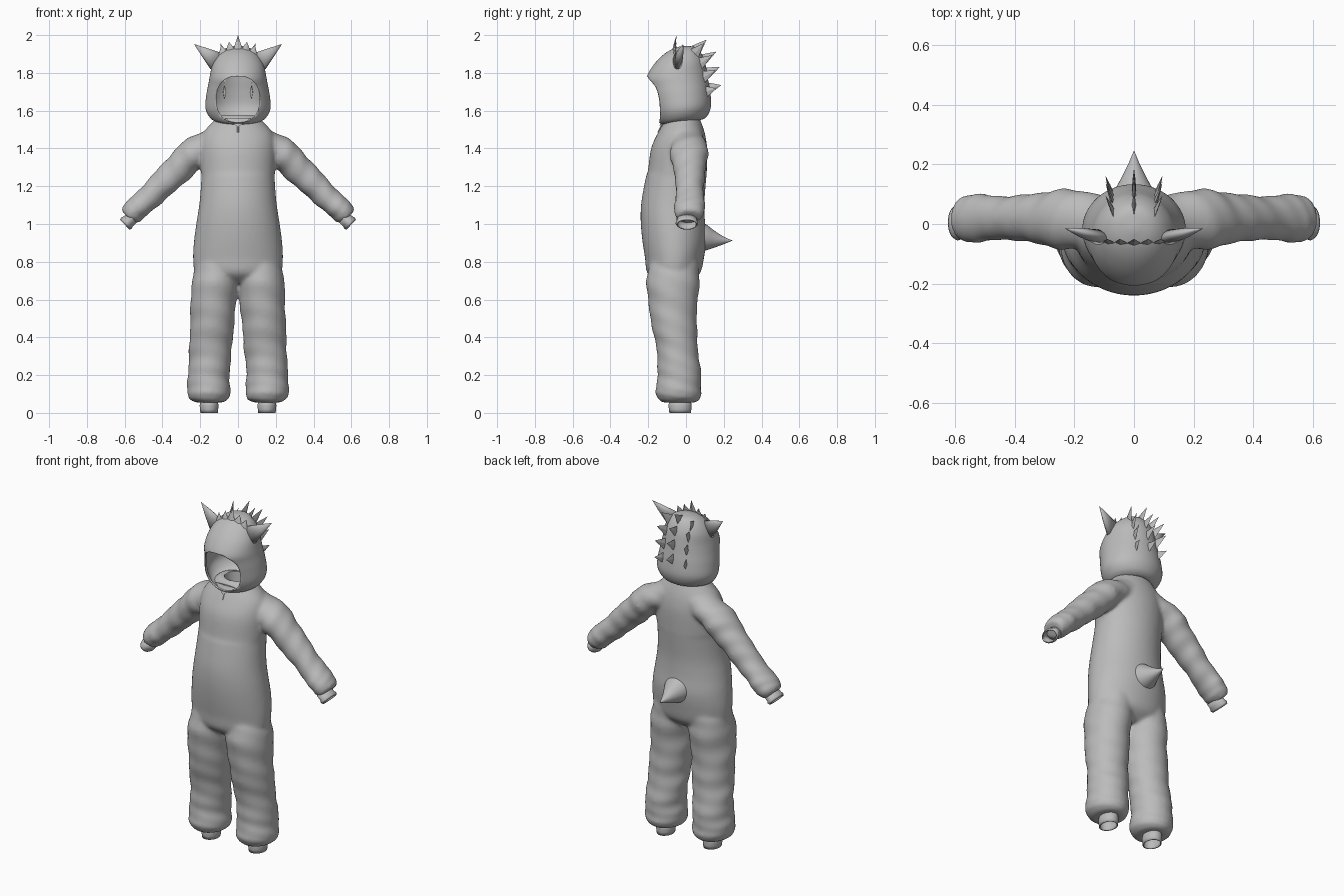
import bpy, bmesh, math
from mathutils import Vector

if "Cube" in bpy.data.objects:
    bpy.data.objects.remove(bpy.data.objects["Cube"], do_unlink=True)

grey = bpy.data.materials.new("plush grey")
grey.use_nodes = True
GREY = (0.5, 0.5, 0.5, 1)
grey.diffuse_color = GREY
grey.node_tree.nodes["Principled BSDF"].inputs["Base Color"].default_value = GREY


def spline(rows, steps):
    """Smooth Catmull-Rom resampling of rows of numbers."""
    out = []
    last = len(rows) - 1
    for i in range(last):
        a, b, c, d = (rows[max(0, min(last, i + k))] for k in (-1, 0, 1, 2))
        for s in range(steps):
            t = s / steps
            out.append([0.5 * (2 * q + (r - p) * t + (2 * p - 5 * q + 4 * r - u) * t * t
                               + (3 * q - p - 3 * r + u) * t ** 3)
                        for p, q, r, u in zip(a, b, c, d)])
    return out + [list(rows[-1])]


def loft(bm, rings, sides=40, fold=0.0, caps=True, power=1.0):
    """Skin rings of (centre, axis u, axis v); fold adds slanted cloth wrinkles."""
    loops = []
    for i, (c, u, v) in enumerate(rings):
        loop = []
        for k in range(sides):
            a = 2 * math.pi * k / sides
            w = 1 + fold * math.sin(i * 1.1 + 2 * math.sin(a)) * math.sin(0.37 * i + a)
            cu, sv = (math.copysign(abs(f) ** power, f) for f in (math.cos(a), math.sin(a)))
            loop.append(bm.verts.new(Vector(c) + w * (cu * Vector(u) + sv * Vector(v))))
        loops.append(loop)
    for p, q in zip(loops, loops[1:]):
        for k in range(sides):
            n = (k + 1) % sides
            bm.faces.new((p[k], p[n], q[n], q[k]))
    if caps:
        bm.faces.new(loops[0][::-1])
        bm.faces.new(loops[-1])


def finish(name, bm, smooth=True):
    bmesh.ops.recalc_face_normals(bm, faces=bm.faces[:])
    mesh = bpy.data.meshes.new(name)
    bm.to_mesh(mesh)
    bm.free()
    mesh.materials.append(grey)
    for p in mesh.polygons:
        p.use_smooth = smooth
    ob = bpy.data.objects.new(name, mesh)
    bpy.context.collection.objects.link(ob)
    return ob


def upright(rows, steps=4, tilt=0.0):
    """Rings from rows of z, centre x, half width, front y, back y."""
    return [((x, (f + b) / 2, z), (rx, 0, 0), (0, (b - f) / 2, tilt * (b - f)))
            for z, x, rx, f, b in spline(rows, steps)]


def cut(ob, cutter):
    mod = ob.modifiers.new("opening", 'BOOLEAN')
    mod.operation, mod.object, mod.solver = 'DIFFERENCE', cutter, 'EXACT'
    cutter.hide_render = True
    cutter.hide_viewport = True
    cutter.display_type = 'WIRE'


def tube(name, rings):
    """Open cuff with a thin wall."""
    bm = bmesh.new()
    loft(bm, rings, 32, caps=False)
    ob = finish(name, bm)
    mod = ob.modifiers.new("wall", 'SOLIDIFY')
    mod.thickness, mod.offset = 0.006, -1


# Suit body: torso, legs and sleeves fused into one cloth skin
bm = bmesh.new()
loft(bm, upright([
    (0.69, 0, 0.15, -0.15, 0.02), (0.74, 0, 0.225, -0.205, 0.075), (0.82, 0, 0.238, -0.217, 0.095),
    (0.92, 0, 0.232, -0.232, 0.108), (1.02, 0, 0.218, -0.24, 0.1), (1.12, 0, 0.203, -0.236, 0.098),
    (1.25, 0, 0.194, -0.212, 0.108), (1.28, 0, 0.197, -0.202, 0.11), (1.4, 0, 0.2, -0.185, 0.112),
    (1.48, 0, 0.185, -0.15, 0.1), (1.54, 0, 0.135, -0.115, 0.08), (1.575, 0, 0.1, -0.09, 0.065)]), 48)
arm_dir, arm_up = Vector((0.73, 0, -0.69)), Vector((0.69, 0, 0.73))
sleeve = [(0.07, 1.46, 0.07, 0.07, 0.02), (0.2, 1.40, 0.082, 0.1, 0.015), (0.3, 1.31, 0.08, 0.09, 0.018),
          (0.4, 1.21, 0.072, 0.074, 0.02), (0.5, 1.115, 0.064, 0.079, 0.02), (0.56, 1.06, 0.062, 0.08, 0.018),
          (0.585, 1.037, 0.045, 0.06, 0.015)]
for s in (-1, 1):
    loft(bm, upright([
        (0.055, s * 0.153, 0.07, -0.12, 0.05), (0.075, s * 0.153, 0.105, -0.15, 0.075),
        (0.12, s * 0.155, 0.115, -0.16, 0.08), (0.2, s * 0.155, 0.11, -0.152, 0.08),
        (0.3, s * 0.148, 0.112, -0.152, 0.068), (0.42, s * 0.14, 0.115, -0.172, 0.058),
        (0.55, s * 0.132, 0.119, -0.197, 0.06), (0.7, s * 0.122, 0.122, -0.208, 0.07),
        (0.8, s * 0.11, 0.11, -0.19, 0.07)], 5), 40, 0.035)
    loft(bm, [((s * x, y, z), (s * arm_up.x * r, 0, arm_up.z * r), (0, ry, 0))
              for x, z, r, ry, y in spline(sleeve, 6)], 36, 0.06)
suit = finish("suit_body", bm)
mod = suit.modifiers.new("fuse", 'REMESH')
mod.mode, mod.voxel_size, mod.use_smooth_shade = 'VOXEL', 0.01, True
mod = suit.modifiers.new("soften", 'SMOOTH')
mod.factor, mod.iterations = 0.5, 8

# Neck hole
bm = bmesh.new()
loft(bm, upright([(1.36, 0, 0.045, -0.055, 0.03), (1.48, 0, 0.06, -0.07, 0.04), (1.65, 0, 0.07, -0.08, 0.05)]))
cut(suit, finish("neck_cutter", bm))

# Hood shell with a face opening
bm = bmesh.new()
loft(bm, upright([
    (1.55, 0, 0.085, -0.1, 0.06), (1.54, 0, 0.105, -0.125, 0.085), (1.56, 0, 0.145, -0.148, 0.115),
    (1.61, 0, 0.172, -0.168, 0.133), (1.68, 0, 0.168, -0.185, 0.128), (1.74, 0, 0.157, -0.2, 0.118),
    (1.79, 0, 0.148, -0.21, 0.11), (1.85, 0, 0.134, -0.178, 0.098), (1.9, 0, 0.104, -0.13, 0.075),
    (1.93, 0, 0.065, -0.08, 0.045), (1.942, 0, 0.012, -0.03, -0.006)], 5, 0.06), 56, caps=False)
bmesh.ops.holes_fill(bm, edges=[e for e in bm.edges if e.is_boundary and e.verts[0].co.z > 1.9])
hood = finish("hood", bm)
mod = hood.modifiers.new("wall", 'SOLIDIFY')
mod.thickness, mod.offset = 0.01, -1
bm = bmesh.new()
loft(bm, [((0, y, 1.66), (0.114, 0, 0), (0, 0, 0.122)) for y in (-0.4, -0.04)], 48, power=0.85)
cut(hood, finish("face_cutter", bm))

# Cuffs at wrists and ankles
for s, side in ((1, "left"), (-1, "right")):
    rings = []
    for d, r in ((-0.03, 0.036), (0.0, 0.036), (0.012, 0.04), (0.024, 0.036)):
        c = Vector((0.582, 0, 1.013)) + arm_dir * d
        rings.append(((s * c.x, 0.005, c.z), (s * arm_up.x * r, 0, arm_up.z * r), (0, r * 1.5, 0)))
    tube(side + "_wrist_cuff", rings)
    tube(side + "_ankle_cuff", upright([
        (0.09, s * 0.153, 0.045, -0.085, 0.025), (0.05, s * 0.153, 0.047, -0.09, 0.028),
        (0.04, s * 0.153, 0.05, -0.093, 0.03), (0, s * 0.153, 0.046, -0.088, 0.026)], 2))

# Tail
bm = bmesh.new()
loft(bm, [((0, y, z), (r, 0, 0), (0, 0, r)) for y, z, r in spline(
    [(0.05, 0.935, 0.09), (0.1, 0.93, 0.072), (0.15, 0.92, 0.045), (0.2, 0.913, 0.02), (0.245, 0.912, 0.001)], 4)], 28)
finish("tail", bm)


def spike(bm, base, tip, wide, thin, sides=4):
    """Flattened tapering spike; wide and thin are the base half-axes."""
    b, t = Vector(base), Vector(tip)
    loft(bm, [(b, wide, thin), (b.lerp(t, 0.55), Vector(wide) * 0.47, Vector(thin) * 0.6),
              (t, Vector(wide) * 0.01, Vector(thin) * 0.01)], sides)


# Horns
for s, side in ((1, "left"), (-1, "right")):
    bm = bmesh.new()
    spike(bm, (s * 0.115, -0.045, 1.862), (s * 0.232, -0.015, 1.952), (s * 0.03, 0, -0.043), (0, 0.026, 0.0), 24)
    finish(side + "_horn", bm)

# Three rows of spines down the back of the hood
spines = [(0.05, 1.915, 0.1, 1.975), (0.08, 1.86, 0.152, 1.912), (0.098, 1.79, 0.172, 1.832), (0.108, 1.715, 0.178, 1.735)]
for name, x, out, k, drop in (("middle", 0, 0, 1, 0), ("left", 0.07, 0.025, 0.86, 0.018), ("right", -0.07, -0.025, 0.86, 0.018)):
    bm = bmesh.new()
    for y, z, ty, tz in spines:
        run = Vector((0, -0.5, 0.8)) if z > 1.88 else Vector((0, -0.15, 1))
        spike(bm, (x, y * k, z - drop), (x + out, ty * k + 0.008, tz - drop), run * 0.036, (0.008, 0, 0))
    finish(name + "_spines", bm, False)

# Crest of small spikes across the crown
bm = bmesh.new()
for x, z, h in ((0, 1.925, 0.075), (0.045, 1.915, 0.05), (-0.045, 1.915, 0.05), (0.085, 1.89, 0.055), (-0.085, 1.89, 0.055)):
    spike(bm, (x, -0.065, z), (x * 1.06, -0.05, z + h), (0.024, 0, -x * 0.3), (0, 0.007, 0))
finish("crown_crest", bm, False)

# Collar flap and zip pull
bm = bmesh.new()
spike(bm, (0, -0.115, 1.56), (0, -0.142, 1.515), (0.07, 0, 0), (0, 0.006, 0))
finish("collar_flap", bm, False)
bm = bmesh.new()
loft(bm, upright([(1.485, 0, 0.005, -0.152, -0.145), (1.53, 0, 0.005, -0.13, -0.122)], 1), 8)
finish("zip_pull", bm, False)
